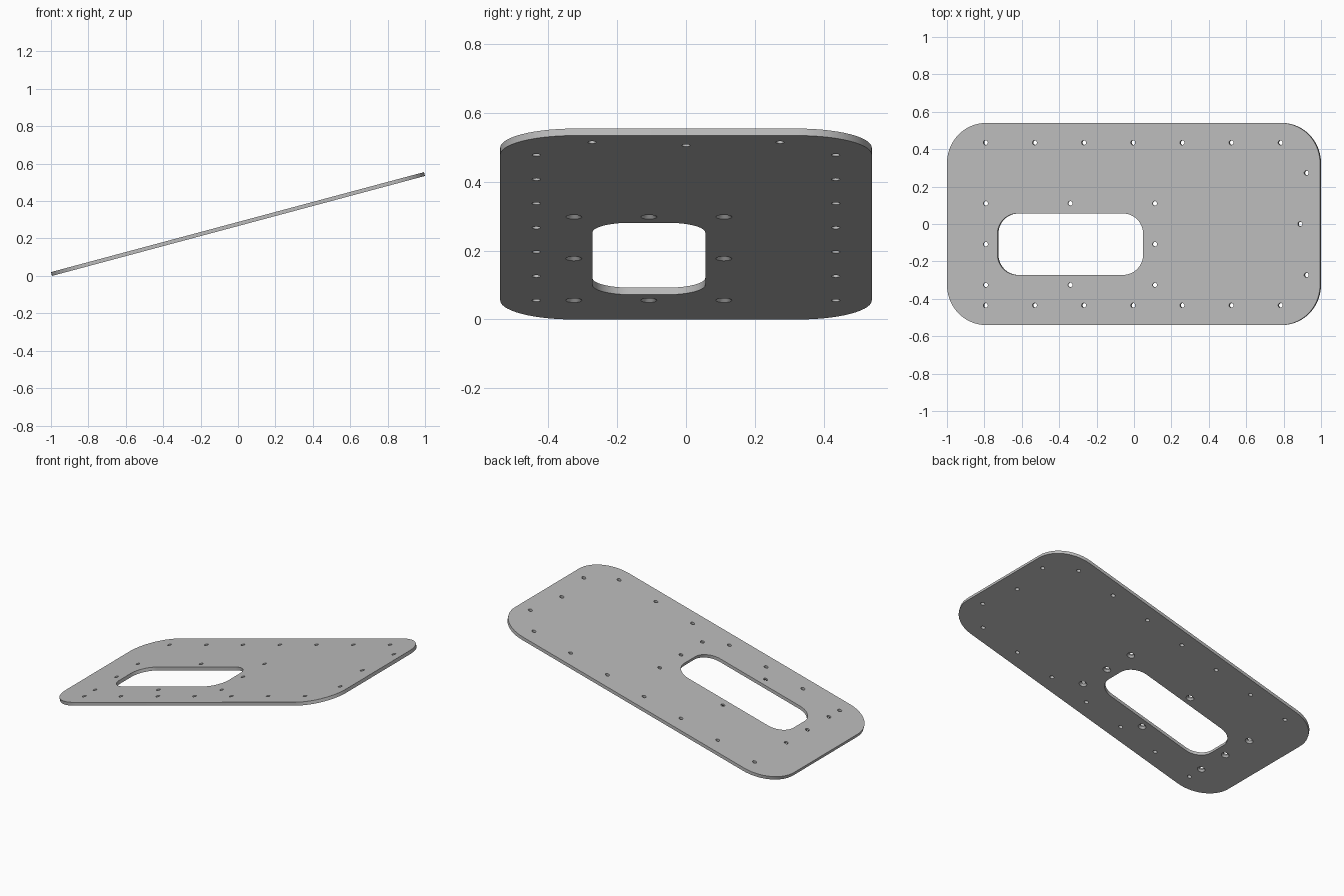
import bpy, bmesh
from math import sin, cos, pi, radians

if "Cube" in bpy.data.objects:
    bpy.data.objects.remove(bpy.data.objects["Cube"], do_unlink=True)

TILT = radians(15)
THICK = 0.021
LENGTH = (2 - THICK * sin(TILT)) / cos(TILT)
WIDTH = 1.08
HALF = THICK / 2
OVER = 0.02          # cutters reach past both faces
HOLE_R = 0.0125
SINK_R = 0.0235


def rounded_rect(cx, cy, length, width, r, steps=14):
    """Outline of a rectangle with round corners, counter-clockwise."""
    pts = []
    for i, (sx, sy) in enumerate(((1, 1), (-1, 1), (-1, -1), (1, -1))):
        for k in range(steps + 1):
            a = pi / 2 * (i + k / steps)
            pts.append((cx + sx * (length / 2 - r) + r * cos(a),
                        cy + sy * (width / 2 - r) + r * sin(a)))
    return pts


def circle(cx, cy, r, sides=20):
    return [(cx + r * cos(2 * pi * k / sides), cy + r * sin(2 * pi * k / sides))
            for k in range(sides)]


def loft(bm, levels):
    """Closed solid through (z, outline) levels, listed from bottom to top."""
    rings = [[bm.verts.new((x, y, z)) for x, y in outline] for z, outline in levels]
    for low, high in zip(rings, rings[1:]):
        n = len(low)
        for i in range(n):
            j = (i + 1) % n
            bm.faces.new((low[i], low[j], high[j], high[i]))
    bm.faces.new(rings[0][::-1])
    bm.faces.new(rings[-1])


def make_object(name, bm):
    mesh = bpy.data.meshes.new(name)
    bm.to_mesh(mesh)
    bm.free()
    obj = bpy.data.objects.new(name, mesh)
    bpy.context.collection.objects.link(obj)
    return obj


# Plain grey metal
grey = bpy.data.materials.new("grey metal")
grey.use_nodes = True
grey.diffuse_color = (0.5, 0.5, 0.5, 1)
grey.node_tree.nodes["Principled BSDF"].inputs["Base Color"].default_value = grey.diffuse_color

# Plate blank
bm = bmesh.new()
blank = rounded_rect(0, 0, LENGTH, WIDTH, 0.215)
loft(bm, [(-HALF, blank), (HALF, blank)])
plate = make_object("mounting_plate", bm)
plate.data.materials.append(grey)

# Cutters: window, plain rim holes, countersunk holes around the window
bm = bmesh.new()
WIN_X, WIN_Y = -0.35, -0.108
window = rounded_rect(WIN_X, WIN_Y, 0.807, 0.328, 0.11)
loft(bm, [(-OVER, window), (OVER, window)])

rim = [(-0.003 + 0.272 * k, s * 0.435) for k in range(-3, 4) for s in (-1, 1)]
rim += [(0.957, -0.273), (0.922, 0), (0.957, 0.273)]
for x, y in rim:
    ring = circle(x, y, HOLE_R)
    loft(bm, [(-OVER, ring), (OVER, ring)])

for i in (-1, 0, 1):
    for j in (-1, 0, 1):
        if i or j:
            x, y = WIN_X + 0.468 * i, WIN_Y + 0.218 * j
            wide, narrow = circle(x, y, SINK_R), circle(x, y, HOLE_R)
            loft(bm, [(-OVER, wide), (-HALF, wide),
                      (-HALF + SINK_R - HOLE_R, narrow), (OVER, narrow)])
cutter = make_object("hole_cutter", bm)
cutter.hide_render = True

# Cut the openings and keep the finished mesh
mod = plate.modifiers.new("openings", "BOOLEAN")
mod.operation = "DIFFERENCE"
mod.solver = "EXACT"
mod.object = cutter
bpy.context.view_layer.update()
result = bpy.data.meshes.new_from_object(
    plate.evaluated_get(bpy.context.evaluated_depsgraph_get()))
plate.modifiers.clear()
plate.data = result
bpy.data.objects.remove(cutter, do_unlink=True)

# Smooth walls, crisp rims
for o in bpy.context.selected_objects:
    o.select_set(False)
plate.select_set(True)
bpy.context.view_layer.objects.active = plate
bpy.ops.object.shade_smooth_by_angle(angle=radians(30))

# Lean the plate so that its +x end is raised
plate.rotation_euler = (0, -TILT, 0)
plate.location = (0, 0, (LENGTH * sin(TILT) + THICK * cos(TILT)) / 2)
